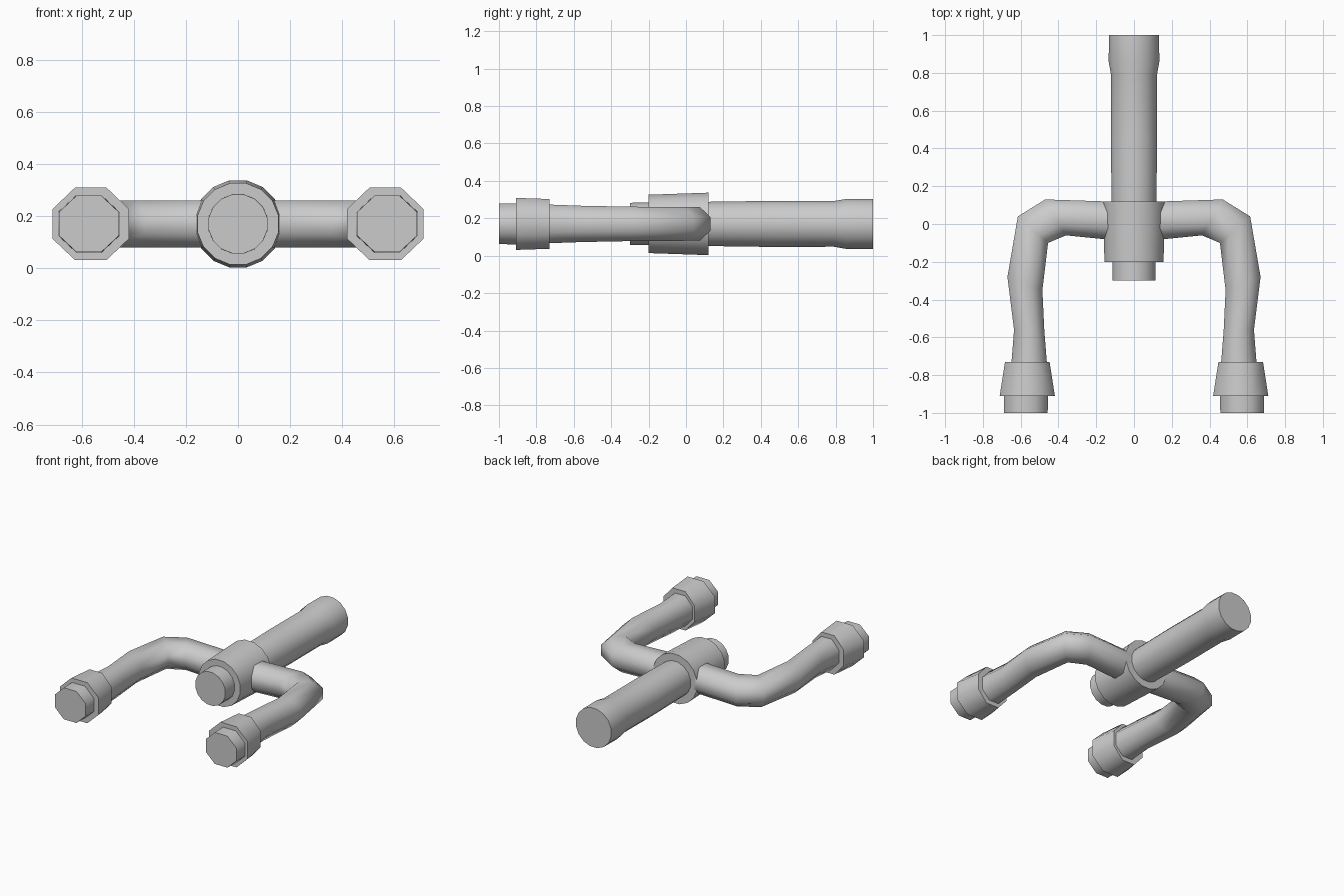
import bpy, bmesh, math
from mathutils import Vector

if "Cube" in bpy.data.objects:
    bpy.data.objects.remove(bpy.data.objects["Cube"])

Z = 0.17  # height of every tube's centreline


def loft(name, rings, sides, mirror=False):
    """Skin rings of (point a, point b, half height); a and b are the two side edges in plan."""
    bm = bmesh.new()
    k = 1 / math.cos(math.pi / sides)  # flats, not corners, reach the given size
    loops = []
    for a, b, h in rings:
        a, b = Vector((*a, Z)), Vector((*b, Z))
        mid, half = (a + b) / 2, (a - b) / 2
        loop = []
        for i in range(sides):
            t = 2 * math.pi * (i + 0.5) / sides
            loop.append(bm.verts.new(mid + half * k * math.cos(t)
                                     + Vector((0, 0, h * k * math.sin(t)))))
        loops.append(loop)
    for p, q in zip(loops, loops[1:]):
        for i in range(sides):
            j = (i + 1) % sides
            bm.faces.new((p[i], p[j], q[j], q[i]))
    bm.faces.new(loops[0])
    bm.faces.new(loops[-1])
    bmesh.ops.recalc_face_normals(bm, faces=bm.faces)
    for f in bm.faces:
        f.smooth = True
    me = bpy.data.meshes.new(name)
    bm.to_mesh(me)
    bm.free()
    me.set_sharp_from_angle(angle=math.radians(50))
    ob = bpy.data.objects.new(name, me)
    bpy.context.collection.objects.link(ob)
    if mirror:
        ob.modifiers.new("Mirror", 'MIRROR').use_mirror_merge = False
    return ob


def straight(name, profile, sides, x=0.0, mirror=False):
    """Straight tube along y from (y, half width, half height) steps."""
    return loft(name, [((x + w, y), (x - w, y), h) for y, w, h in profile], sides, mirror)


# Central tube, its collar and the front plug
straight("main_tube", [(1.0, .133, .133), (.86, .134, .134), (.79, .122, .122),
                       (.45, .123, .123), (.1, .118, .118)], 16)
straight("main_collar", [(.12, .167, .167), (-.2, .156, .156)], 16)
straight("front_plug", [(-.18, .114, .114), (-.3, .113, .113)], 16)

# Bent side arms, given by outer and inner edge points
loft("side_arm", [((.05, .12), (.05, -.09), .09),
                  ((.16, .12), (.16, -.08), .09),
                  ((.47, .13), (.36, -.06), .09),
                  ((.615, .04), (.455, -.10), .09),
                  ((.67, -.28), (.485, -.35), .092),
                  ((.635, -.56), (.475, -.56), .097),
                  ((.65, -.75), (.46, -.75), .104)], 8, True)

# Octagonal nozzles at the arm ends
straight("nozzle_collar", [(-.73, .118, .133), (-.91, .146, .139)], 8, .565, True)
straight("nozzle_tip", [(-.89, .118, .11), (-1.0, .115, .108)], 8, .572, True)
